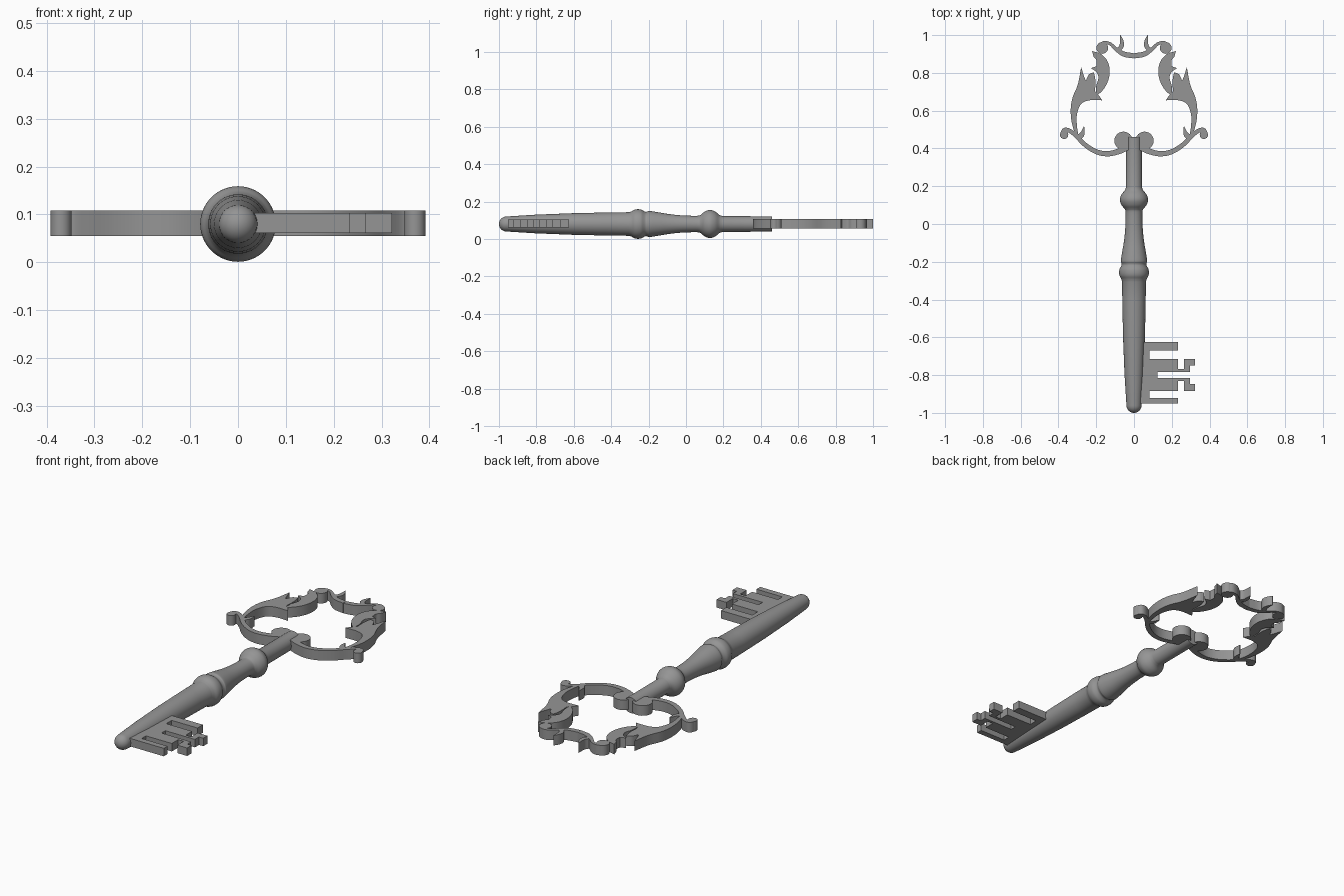
import bpy, bmesh, math
from mathutils import Vector

ZC = 0.08  # height of the key's axis
iron = bpy.data.materials.new("dark_iron")
iron.diffuse_color = (0.3, 0.3, 0.3, 1)


def smooth(pts, n=6):
    """Catmull-Rom through an open row of points."""
    p = [Vector(q) for q in pts]
    if len(p) < 3:
        return p
    p = [2 * p[0] - p[1]] + p + [2 * p[-1] - p[-2]]
    out = []
    for a, b, c, d in zip(p, p[1:], p[2:], p[3:]):
        for i in range(n):
            t = i / n
            out.append(0.5 * (2 * b + (c - a) * t + (2 * a - 5 * b + 4 * c - d) * t * t
                              + (3 * b - a - 3 * c + d) * t ** 3))
    return out + [p[-2]]


def outline(*runs):
    """Closed outline of smooth runs meeting at sharp corners."""
    out = []
    for run in runs:
        for q in smooth(run):
            if not out or (q - out[-1]).length > 1e-4:
                out.append(q)
    if (out[0] - out[-1]).length < 1e-4:
        out.pop()
    return out


def stroke(pts):
    """Tapered ribbon outline from (x, y, width) points."""
    s = smooth(pts)
    left, right = [], []
    for i, q in enumerate(s):
        t = (s[min(i + 1, len(s) - 1)] - s[max(i - 1, 0)]).to_2d().normalized()
        n = Vector((-t.y, t.x)) * q.z / 2
        left.append(q.to_2d() + n)
        right.append(q.to_2d() - n)
    return left + right[::-1]


def disc(x, y, r, n=24):
    return [Vector((x + r * math.cos(2 * math.pi * i / n), y + r * math.sin(2 * math.pi * i / n)))
            for i in range(n)]


def finish(name, bm):
    bmesh.ops.recalc_face_normals(bm, faces=bm.faces[:])
    me = bpy.data.meshes.new(name)
    bm.to_mesh(me)
    bm.free()
    me.materials.append(iron)
    ob = bpy.data.objects.new(name, me)
    bpy.context.collection.objects.link(ob)
    bpy.ops.object.select_all(action='DESELECT')
    ob.select_set(True)
    bpy.context.view_layer.objects.active = ob
    bpy.ops.object.shade_smooth_by_angle(angle=math.radians(35))
    return ob


def plate(name, shapes, z0, z1, mirror=False):
    """Flat plate extruded from outlines, optionally mirrored in x."""
    bm = bmesh.new()
    for s in shapes:
        f = bm.faces.new([bm.verts.new((q[0], q[1], z0)) for q in s])
        ext = bmesh.ops.extrude_face_region(bm, geom=[f], use_keep_orig=True)
        bmesh.ops.translate(bm, vec=(0, 0, z1 - z0),
                            verts=[v for v in ext['geom'] if isinstance(v, bmesh.types.BMVert)])
    ob = finish(name, bm)
    if mirror:
        m = ob.modifiers.new("mirror", 'MIRROR')
        m.use_mirror_merge = False
    return ob


def lathe(name, prof, n=40):
    """Turned part around the y axis from (y, radius) points."""
    bm = bmesh.new()
    vs = [bm.verts.new((r, y, ZC)) for y, r in prof]
    es = [bm.edges.new(p) for p in zip(vs, vs[1:])]
    bmesh.ops.spin(bm, geom=vs + es, cent=(0, 0, ZC), axis=(0, 1, 0),
                   angle=2 * math.pi, steps=n, use_duplicate=False)
    bmesh.ops.remove_doubles(bm, verts=bm.verts[:], dist=1e-5)
    return finish(name, bm)


# Turned shaft: rounded tip, tapered barrel, bead, vase, ball, neck
prof = [(-0.96 - 0.04 * math.cos(a), 0.04 * math.sin(a)) for a in
        [i * math.pi / 16 for i in range(9)]]
prof += [(-0.8, 0.05), (-0.6, 0.058), (-0.4, 0.062)]
prof += [(q.x, q.y) for q in smooth([
    (-0.305, 0.063), (-0.29, 0.068), (-0.275, 0.076), (-0.259, 0.079), (-0.24, 0.077),
    (-0.225, 0.069), (-0.215, 0.065), (-0.205, 0.067), (-0.195, 0.07), (-0.15, 0.063),
    (-0.09, 0.053), (-0.02, 0.046), (0.06, 0.044), (0.08, 0.05), (0.1, 0.066),
    (0.128, 0.075), (0.155, 0.067), (0.178, 0.049), (0.195, 0.042)], 4)]
prof += [(0.46, 0.041), (0.46, 0)]
lathe("shaft", prof)

# Bit with four wards
bit = [(0.02, -0.625), (0.233, -0.625), (0.233, -0.67), (0.082, -0.67), (0.082, -0.715),
       (0.233, -0.715), (0.233, -0.768), (0.265, -0.768), (0.265, -0.715), (0.322, -0.715),
       (0.322, -0.749), (0.297, -0.749), (0.297, -0.783), (0.124, -0.783), (0.124, -0.815),
       (0.297, -0.815), (0.297, -0.847), (0.322, -0.847), (0.322, -0.884), (0.265, -0.884),
       (0.265, -0.831), (0.233, -0.831), (0.233, -0.884), (0.082, -0.884), (0.082, -0.92),
       (0.233, -0.92), (0.233, -0.951), (0.02, -0.951)]
plate("bit", [bit], 0.061, 0.103)

# Bow, lower scrolls with curled ends and thorns
plate("lower_scrolls", [
    disc(0.056, 0.441, 0.048),
    stroke([(0.03, 0.41, 0.035), (0.08, 0.385, 0.03), (0.14, 0.372, 0.028), (0.20, 0.383, 0.026),
            (0.26, 0.42, 0.024), (0.305, 0.465, 0.022), (0.34, 0.493, 0.022), (0.368, 0.497, 0.024),
            (0.379, 0.475, 0.024)]),
    disc(0.37, 0.472, 0.022),
    stroke([(0.30, 0.455, 0.03), (0.275, 0.475, 0.026), (0.265, 0.515, 0.003)]),
], 0.055, 0.108, True)

# Bow, large side leaves
plate("side_leaves", [outline(
    [(0.308, 0.46), (0.33, 0.54), (0.335, 0.61), (0.325, 0.67), (0.297, 0.74), (0.28, 0.83)],
    [(0.28, 0.83), (0.262, 0.775), (0.25, 0.745), (0.255, 0.70)],
    [(0.255, 0.70), (0.255, 0.75), (0.24, 0.79), (0.213, 0.803)],
    [(0.213, 0.803), (0.206, 0.775), (0.204, 0.74), (0.205, 0.70), (0.185, 0.68)],
    [(0.185, 0.68), (0.168, 0.655)],
    [(0.168, 0.655), (0.235, 0.655), (0.28, 0.635), (0.302, 0.58), (0.302, 0.52), (0.293, 0.465)],
    [(0.293, 0.465), (0.308, 0.46)])], 0.055, 0.108, True)

# Bow, upper leaves with their round heads
plate("upper_leaves", [outline(
    [(0.2, 0.675), (0.16, 0.715), (0.135, 0.765), (0.129, 0.82), (0.145, 0.87), (0.18, 0.905)],
    [(0.18, 0.905), (0.222, 0.915)],
    [(0.222, 0.915), (0.213, 0.885), (0.198, 0.865), (0.2, 0.835)],
    [(0.2, 0.835), (0.228, 0.825)],
    [(0.228, 0.825), (0.2, 0.805), (0.188, 0.775), (0.2, 0.73), (0.2, 0.675)]),
    disc(0.168, 0.932, 0.031)], 0.055, 0.108, True)

# Bow, crest band and horns
plate("crest", [
    stroke([(0.178, 0.95, 0.02), (0.155, 0.96, 0.018), (0.125, 0.953, 0.016), (0.095, 0.926, 0.02),
            (0.055, 0.9, 0.027), (0, 0.89, 0.027)]),
    stroke([(0.073, 1.0, 0.002), (0.065, 0.97, 0.018), (0.066, 0.943, 0.024), (0.085, 0.918, 0.02)]),
], 0.055, 0.108, True)
